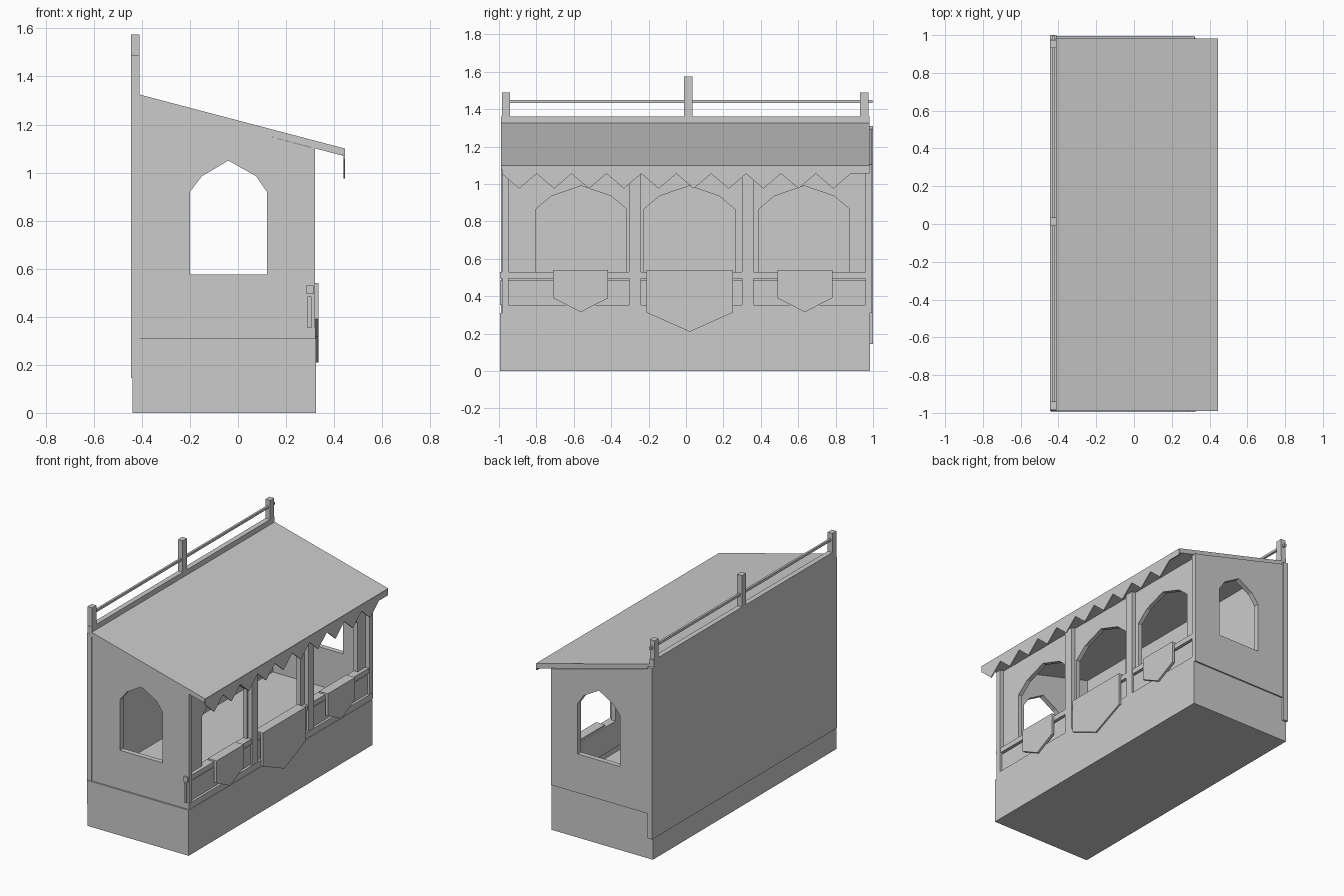
import bpy, bmesh
from mathutils import Vector

if "Cube" in bpy.data.objects:
    bpy.data.objects.remove(bpy.data.objects["Cube"])


def box(name, x0, x1, y0, y1, z0, z1):
    bm = bmesh.new()
    bmesh.ops.create_cube(bm, size=1)
    for v in bm.verts:
        v.co = Vector(((x0 + x1) / 2 + v.co.x * (x1 - x0),
                       (y0 + y1) / 2 + v.co.y * (y1 - y0),
                       (z0 + z1) / 2 + v.co.z * (z1 - z0)))
    return finish(name, bm)


def finish(name, bm):
    me = bpy.data.meshes.new(name)
    bm.to_mesh(me)
    bm.free()
    ob = bpy.data.objects.new(name, me)
    bpy.context.collection.objects.link(ob)
    return ob


def plate(name, axis, a0, a1, *loops):
    """Flat plate between a0 and a1 on an axis; first loop outline, others holes."""
    mid = (a0 + a1) / 2
    bm = bmesh.new()
    edges = []
    for loop in loops:
        vs = [bm.verts.new((mid, p, z) if axis == 'x' else (p, mid, z)) for p, z in loop]
        edges += [bm.edges.new((vs[i - 1], vs[i])) for i in range(len(vs))]
    n = (1, 0, 0) if axis == 'x' else (0, 1, 0)
    bmesh.ops.triangle_fill(bm, use_beauty=True, use_dissolve=False, edges=edges, normal=n)
    bmesh.ops.recalc_face_normals(bm, faces=bm.faces)
    ob = finish(name, bm)
    mod = ob.modifiers.new("thickness", 'SOLIDIFY')
    mod.thickness = a1 - a0
    mod.offset = 0
    return ob


# plinth and front sill
box("base", -0.44, 0.325, -0.995, 0.985, 0, 0.31)
box("front_sill", 0.27, 0.322, -0.985, 0.99, 0.31, 0.352)

# side walls with arched windows
side = [(-0.44, 0.31), (0.32, 0.31), (0.32, 1.10), (-0.41, 1.295), (-0.44, 1.303)]
window = [(-0.2, 0.575), (0.12, 0.575), (0.12, 0.92), (0.075, 0.985),
          (-0.04, 1.05), (-0.15, 0.985), (-0.2, 0.92)]
plate("left_wall", 'y', -0.985, -0.95, side, window)
plate("right_wall", 'y', 0.96, 0.995, side, window)

# back wall
box("back_wall", -0.445, -0.41, -0.99, 1.0, 0.145, 1.31)

# recessed front wall with three arched openings
front = [(-0.955, 0.35), (-0.955, 1.105), (0.965, 1.105), (0.965, 0.35)]
arches = []
for c in (-0.56, 0.018, 0.632):
    right = [(0.243, 0.53), (0.243, 0.865), (0.16, 0.935), (0, 0.99)]
    arches.append([(c + y, z) for y, z in right] + [(c - y, z) for y, z in right[-2::-1]])
plate("front_wall", 'x', 0.26, 0.29, front, *arches)

# front posts
for i, (y0, y1) in enumerate([(-0.985, -0.95), (-0.305, -0.24), (0.3, 0.36), (0.96, 0.995)]):
    box(f"front_post_{i}", 0.285, 0.32, y0, y1, 0.31, 1.105)

# counter rail and skirting panel
box("counter_rail", 0.285, 0.315, -0.995, 0.97, 0.495, 0.53)
box("counter_panel", 0.29, 0.306, -0.995, 0.97, 0.353, 0.485)

# pointed cloths draped over the counter rail
for name, c, w, zs, zt in [("left", -0.563, 0.147, 0.39, 0.315),
                           ("middle", 0.02, 0.232, 0.313, 0.21),
                           ("right", 0.635, 0.147, 0.39, 0.315)]:
    plate(f"{name}_cloth", 'x', 0.318, 0.336,
          [(c - w, 0.54), (c - w, zs), (c, zt), (c + w, zs), (c + w, 0.54)])
    box(f"{name}_cloth_top", 0.27, 0.336, c - w, c + w, 0.529, 0.541)

# sloped roof
plate("roof", 'y', -0.99, 0.982,
      [(-0.415, 1.326), (0.445, 1.10), (0.436, 1.07), (-0.415, 1.295)])

# zigzag valance under the roof edge
zig = [(-0.985 + 0.0933 * i, 0.975 if i % 2 else 1.055) for i in range(21)]
plate("valance", 'x', 0.438, 0.446,
      [(-0.985, 1.098)] + zig + [(0.98, 1.055), (0.98, 1.098)])

# rooftop railing along the back
box("railing_board", -0.445, -0.41, -0.988, 0.98, 1.31, 1.36)
box("railing_bar", -0.434, -0.42, -0.98, 0.998, 1.434, 1.45)
for i, (y, top) in enumerate([(-0.963, 1.49), (0.012, 1.575), (0.953, 1.49)]):
    box(f"railing_post_{i}", -0.445, -0.41, y - 0.022, y + 0.022, 1.33, top)
